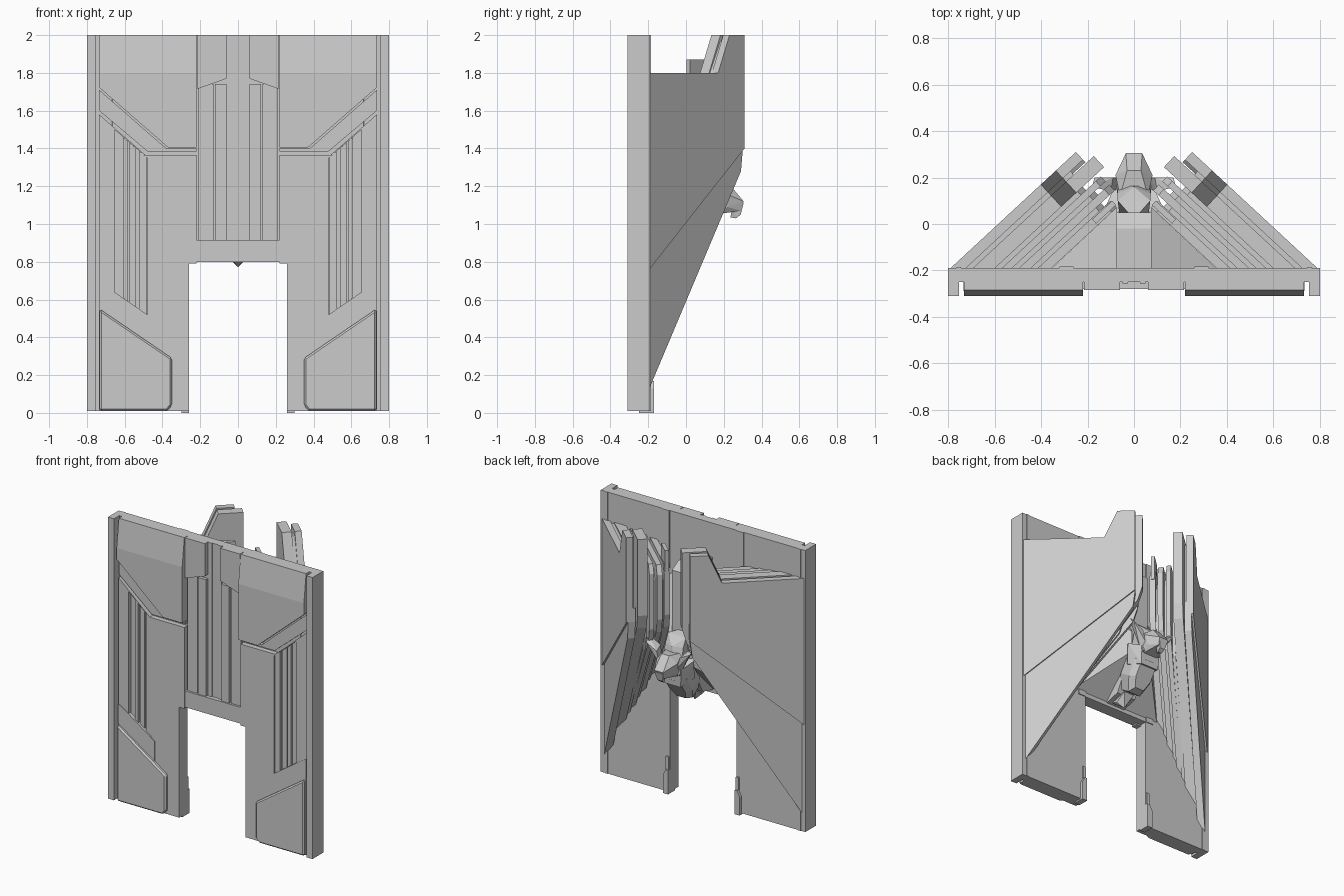
import bpy, bmesh
from mathutils import Vector

if "Cube" in bpy.data.objects:
    bpy.data.objects.remove(bpy.data.objects["Cube"])


def finish(name, bm, mirror=False, bevel=0.0):
    bmesh.ops.recalc_face_normals(bm, faces=bm.faces)
    me = bpy.data.meshes.new(name)
    bm.to_mesh(me)
    bm.free()
    ob = bpy.data.objects.new(name, me)
    bpy.context.collection.objects.link(ob)
    if bevel:
        m = ob.modifiers.new("bevel", 'BEVEL')
        m.width, m.segments = bevel, 1
    if mirror:
        ob.modifiers.new("mirror", 'MIRROR').use_clip = False
    return ob


def prism(name, pts, place, a, b, **kw):
    """Extrude a 2D outline between depths a and b; place maps (u, v, depth) to 3D."""
    bm = bmesh.new()
    lo = [bm.verts.new(place(u, v, a)) for u, v in pts]
    hi = [bm.verts.new(place(u, v, b)) for u, v in pts]
    bm.faces.new(lo)
    bm.faces.new(hi)
    n = len(pts)
    for i in range(n):
        j = (i + 1) % n
        bm.faces.new((lo[i], lo[j], hi[j], hi[i]))
    return finish(name, bm, **kw)


def hull(name, pts, both=False, **kw):
    """Convex faceted solid; both=True adds the x-mirrored points."""
    bm = bmesh.new()
    pts = list(pts) + ([(-x, y, z) for x, y, z in pts if x] if both else [])
    for p in pts:
        bm.verts.new(p)
    bmesh.ops.convex_hull(bm, input=bm.verts)
    bmesh.ops.delete(bm, geom=[v for v in bm.verts if not v.link_faces], context='VERTS')
    bmesh.ops.dissolve_limit(bm, angle_limit=0.02, verts=bm.verts, edges=bm.edges)
    return finish(name, bm, **kw)


def front(u, v, d):
    return (u, d, v)


def side(u, v, d):
    return (d, u, v)


def rect(x0, x1, z0, z1):
    return [(x0, z0), (x1, z0), (x1, z1), (x0, z1)]


# Gate slab with door opening
prism("gate_slab", [(-.8, .01), (-.26, .01), (-.26, .8), (.26, .8), (.26, .01), (.8, .01),
                    (.8, 2), (-.8, 2)], front, -.25, -.19)

# Edge posts and door jambs
prism("edge_post", rect(.753, .8, .01, 2), front, -.31, -.2, mirror=True)
prism("jamb_foot", [(.26, 0), (.30, 0), (.30, .13), (.28, .17), (.26, .17)], front, -.25, -.17,
      mirror=True)
prism("jamb_block", rect(.262, .285, .17, .26), front, -.25, -.18, mirror=True)
prism("rear_post", rect(.745, .765, .01, 2), front, -.2, -.186, mirror=True)
prism("rear_trim", rect(.26, .32, .8, 2), front, -.2, -.184, mirror=True)

# Leg facing with a recessed slot holding vertical bars
leg = prism("leg_facing", [(.26, .01), (.735, .01), (.735, 1.58), (.49, 1.365), (.22, 1.365),
                           (.22, .79), (.26, .79)], front, -.285, -.24)
slot = prism("slot_cutter", [(.48, 1.35), (.655, 1.5), (.655, .64), (.48, .52)],
             front, -.32, -.262)
slot.hide_render = True
slot.hide_viewport = True
cut = leg.modifiers.new("slot", 'BOOLEAN')
cut.operation, cut.object, cut.solver = 'DIFFERENCE', slot, 'EXACT'
leg.modifiers.new("mirror", 'MIRROR').use_clip = False
for x0, x1, d in ((.485, .525, -.278), (.54, .575, -.272), (.585, .61, -.28)):
    prism("slot_bar", [(x0, .52 + (x0 - .48) * .69), (x1, .52 + (x1 - .48) * .69),
                       (x1, 1.35 + (x1 - .48) * .85), (x0, 1.35 + (x0 - .48) * .85)],
          front, d, -.255, mirror=True)
prism("lower_step", [(.45, .36), (.735, .55), (.735, .69), (.655, .64), (.45, .5)],
      front, -.289, -.27, mirror=True)
prism("lower_panel", [(.35, .04), (.375, .01), (.732, .01), (.732, .55), (.35, .29)],
      front, -.31, -.27, mirror=True, bevel=.01)

# Upper corner panels, sloped back above z 1.8
prism("upper_panel", [(.22, 1.405), (.37, 1.405), (.732, 1.72), (.732, 1.8), (.22, 1.8)],
      front, -.31, -.24, mirror=True)
hull("upper_slope", [(x, y, z) for x in (.22, .732)
                     for y, z in ((-.31, 1.8), (-.285, 2), (-.24, 1.8), (-.24, 2))], mirror=True)
prism("upper_band", [(.22, 1.385), (.48, 1.385), (.735, 1.6), (.735, 1.71), (.38, 1.4), (.22, 1.4)],
      front, -.278, -.24, mirror=True)

# Central door head: lintel, ribs and top brackets
prism("lintel", rect(-.22, .22, .8, .915), front, -.28, -.24)
prism("centre_bracket", [(.06, 1.77), (.215, 1.715), (.215, 2), (.06, 2)], front, -.285, -.24,
      mirror=True)
for x0, x1, d in ((.025, .05, -.256), (.06, .122, -.272), (.13, .21, -.265)):
    prism("centre_rib", rect(x0, x1, .91, 2 if x1 < .055 else 1.74), front, d, -.24, mirror=True)

# Layered diagonal wings behind the gate
T, N = Vector((-.734, .68)), Vector((-.68, -.734))


def wing(t, z, off):
    p = Vector((.79, -.19)) + T * t + N * off
    return (p.x, p.y, z)


def t_at(y, off=0):
    return (y + .19 + .734 * off) / .68


e = t_at(.31)
s = -.005
prism("wing_outer_plate", [(s, .76), (e, 1.4), (e, 2), (t_at(.23), 2), (t_at(.17), 1.8), (s, 1.8)],
      wing, 0, .045, mirror=True)
prism("wing_lower_plate", [(s, .11), (t_at(.30), 1.28), (e, 1.40), (e, 1.5), (s, .9)],
      wing, .012, .06, mirror=True)
prism("wing_core", [(.02, .28), (t_at(.26), 1.30), (t_at(.26), 1.97), (t_at(.23), 1.97),
                    (t_at(.17), 1.79), (.02, 1.79)], wing, .04, .07, mirror=True)
e2 = .78
prism("wing_inner_plate", [(.05, .30), (e2 - .03, 1.36), (e2, 1.46), (e2, 2), (t_at(.23), 2),
                           (t_at(.17), 1.8), (.05, 1.8)], wing, .065, .13, mirror=True)
# Ribs: offset start, offset end, rear y limit, top height
for o0, o1, y1, top in ((.13, .15, .16, 1.74), (.15, .18, .205, 1.79), (.18, .2, .14, 1.72),
                        (.2, .235, .17, 1.78), (.235, .255, .09, 1.70), (.255, .295, .10, 1.77)):
    a, b = 1.08 * o0 - .02, t_at(y1, o0)
    z0 = .1 + 2.6 * o0
    z1 = max(z0 + 1.9 * (y1 + .19), 1.15)
    prism("wing_rib", [(a, z0), (b - .03, z1), (b, z1 + .1), (b, top - .06), (b - .03, top),
                       (a, top)], wing, o0, o1, mirror=True)
prism("rib_block", rect(t_at(.02, .26), t_at(.10, .26), 1.7, 1.87), wing, .26, .285, mirror=True)

# Central rear column and the sloped fillers beside it
prism("rear_column", [(-.2, .82), (-.08, .85), (.05, 1.1), (.05, 1.72), (-.02, 1.76),
                      (-.2, 1.76)], side, -.075, .075)
hull("column_filler", [(.06, -.2, .82), (.365, -.2, .82), (.075, .07, 1.1),
                       (.06, -.2, 1.7), (.365, -.2, 1.5), (.075, .07, 1.25)], mirror=True)

# Faceted bird-like sculpture: chest, neck, head, beak, brows
c, up, out = Vector((0, .06, .96)), Vector((0, .55, .83)), Vector((0, .83, -.55))
right = Vector((1, 0, 0))
shape = ((.05, -.14), (.09, -.04), (.09, .08), (.05, .14))
hull("chest", [tuple(c + right * x * k + up * v * k + out * d)
               for x, v in shape for k, d in ((1, -.08), (1, .02), (.7, .06))], both=True)
hull("chest_collar", [(.10, .05, 1.0), (.12, .08, 1.14), (.07, .16, .97), (.08, .17, 1.1),
                      (.06, .0, 1.15)], both=True)
hull("neck", [(.06, .02, 1.05), (0, .02, 1.32), (.07, .10, 1.3), (.075, .18, 1.06),
              (0, .16, 1.24), (.07, .13, 1.24)], both=True)
hull("head", [(.06, .12, 1.2), (.08, .21, 1.16), (.06, .15, 1.05), (.065, .22, 1.09),
              (.035, .305, 1.12), (.03, .29, 1.07), (.03, .23, 1.21)], both=True)
hull("beak", [(.03, .25, 1.12), (.035, .305, 1.11), (.02, .29, 1.05), (.015, .265, 1.03),
              (0, .235, 1.035), (.02, .27, 1.07)], both=True)
hull("brow", [(.07, .2, 1.12), (.07, .15, 1.08), (.17, .2, 1.24), (.18, .16, 1.28),
              (.1, .14, 1.22), (.09, .2, 1.2)], mirror=True)
hull("tail_tip", [(0, -.1, .77), (.04, -.13, .81), (.04, -.05, .86), (.04, -.18, .83)], both=True)
